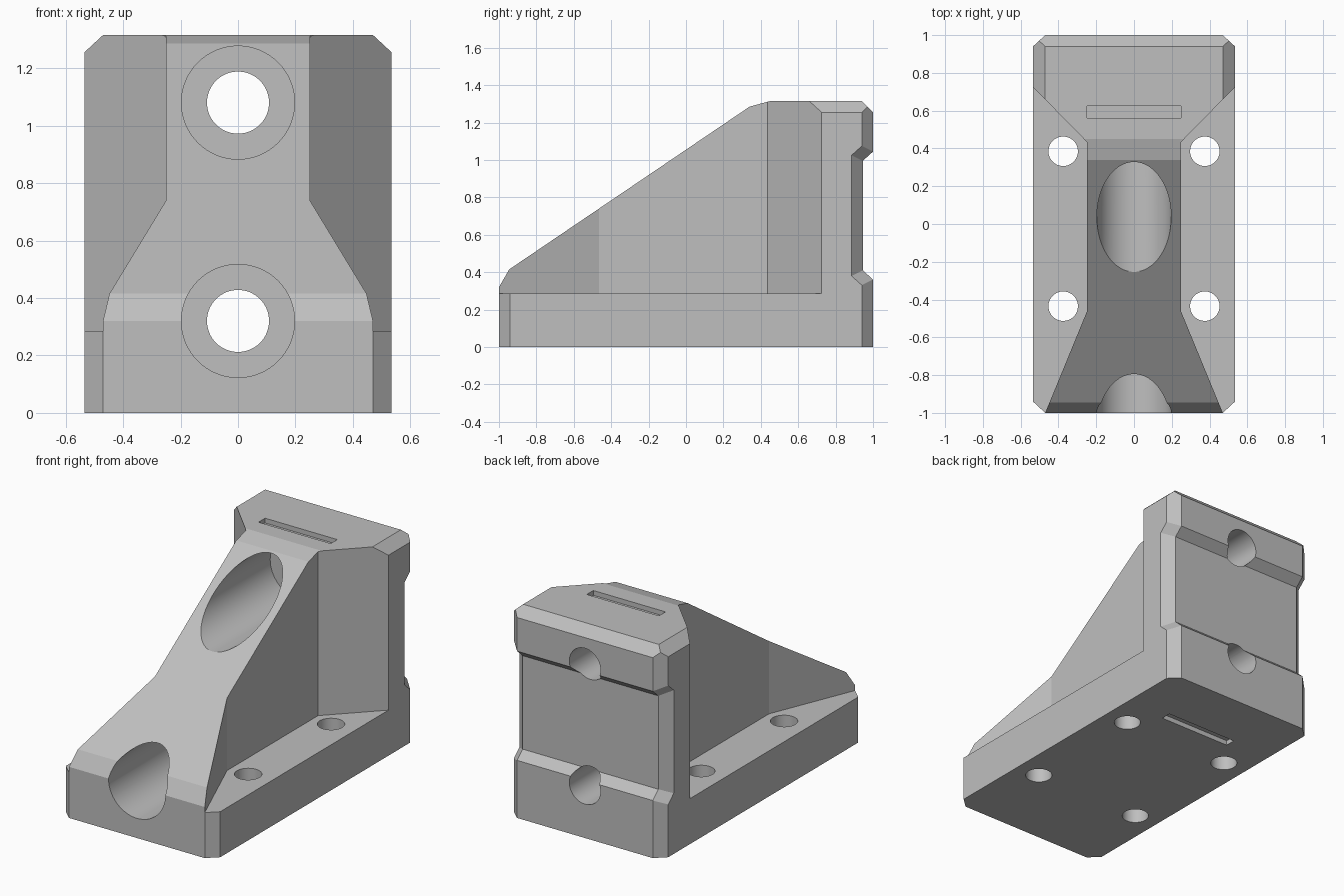
import bpy
import bmesh
import math
from mathutils import Vector

cube = bpy.data.objects.get("Cube")
if cube:
    bpy.data.objects.remove(cube, do_unlink=True)

grey = bpy.data.materials.new("light_grey")
grey.use_nodes = True
colour = (0.52, 0.52, 0.52, 1)
grey.diffuse_color = colour
grey.node_tree.nodes["Principled BSDF"].inputs["Base Color"].default_value = colour


def add_object(name, bm):
    bmesh.ops.recalc_face_normals(bm, faces=bm.faces)
    mesh = bpy.data.meshes.new(name)
    bm.to_mesh(mesh)
    bm.free()
    mesh.materials.append(grey)
    obj = bpy.data.objects.new(name, mesh)
    bpy.context.collection.objects.link(obj)
    return obj


def loft(name, rings):
    """Closed solid through equal-length rings of points."""
    bm = bmesh.new()
    loops = [[bm.verts.new(p) for p in ring] for ring in rings]
    for a, b in zip(loops, loops[1:]):
        for i in range(len(a)):
            j = (i + 1) % len(a)
            bm.faces.new((a[i], a[j], b[j], b[i]))
    bm.faces.new(loops[0])
    bm.faces.new(loops[-1])
    return add_object(name, bm)


def prism(name, profile, axis, low, high):
    """Extrude a 2D profile along one axis."""
    def place(p, d):
        v = list(p)
        v.insert(axis, d)
        return Vector(v)
    return loft(name, [[place(p, d) for p in profile] for d in (low, high)])


def mirrored(half):
    return half + [(-x, v) for x, v in reversed(half)]


def disc(u, v, radius, sides=64):
    steps = [2 * math.pi * i / sides for i in range(sides)]
    return [(u + radius * math.cos(a), v + radius * math.sin(a)) for a in steps]


def combine(target, tool, operation="DIFFERENCE"):
    mod = target.modifiers.new(tool.name, "BOOLEAN")
    mod.operation = operation
    mod.solver = "EXACT"
    mod.object = tool
    bpy.context.view_layer.objects.active = target
    bpy.ops.object.modifier_apply(modifier=mod.name)
    bpy.data.objects.remove(tool, do_unlink=True)


TOP, FLANGE = 1.315, 0.285

# Upright block and tapering gusset share one plan outline
plan = mirrored([(0.47, -1), (0.25, -0.465), (0.25, 0.435),
                 (0.535, 0.725), (0.535, 0.94), (0.47, 1)])
bracket = prism("angle_bracket", plan, 2, 0, 1.4)

# Side silhouette: sloping front, flat top, chamfered back edge
side = [(-1.1, -0.1), (-1.1, 0.147), (-0.945, 0.415), (0.34, 1.285),
        (0.45, TOP), (0.94, TOP), (1.1, 1.155), (1.1, -0.1)]
combine(bracket, prism("side_silhouette", side, 0, -1, 1), "INTERSECT")

# Front silhouette: chamfered upper side edges
front = mirrored([(0.7, -0.2), (0.7, 1.1025), (0.47, TOP), (0.3, 1.5)])
combine(bracket, prism("front_silhouette", front, 1, -2, 2), "INTERSECT")

# Base flange with chamfered corners
flange = mirrored([(0.47, -1), (0.535, -0.94), (0.535, 0.94), (0.47, 1)])
combine(bracket, prism("base_flange", flange, 2, 0, FLANGE), "UNION")

# Flared groove that follows the chamfered back
stations = []
for x, y, z in ((-0.6, 0.825, 0.35), (-0.47, 0.945, 0.41),
                (0.47, 0.945, 0.41), (0.6, 0.825, 0.35)):
    high = 1.405 - z
    stations.append([(x, y + 0.2, z - 0.18), (x, y, z),
                     (x, y, high), (x, y + 0.2, high + 0.18)])
combine(bracket, loft("back_groove", stations))

# Counterbored horizontal bolt holes
for height in (0.32, 1.08):
    combine(bracket, prism("counterbore", disc(0, height, 0.197), 1, -1.3, 0.6))
    combine(bracket, prism("bolt_hole", disc(0, height, 0.108), 1, 0.5, 1.2))

# Vertical mounting holes in the flange
for x in (-0.375, 0.375):
    for y in (-0.435, 0.385):
        combine(bracket, prism("mounting_hole", disc(x, y, 0.078), 2, -0.1, 0.6))

# Shallow slots in the top and underside
slot = mirrored([(0.25, 0.56), (0.25, 0.625)])
combine(bracket, prism("top_slot", slot, 2, TOP - 0.03, TOP + 0.1))
combine(bracket, prism("bottom_slot", slot, 2, -0.1, 0.03))

# Smooth bores, crisp machined edges
bpy.ops.object.select_all(action="DESELECT")
bracket.select_set(True)
bpy.context.view_layer.objects.active = bracket
bpy.ops.object.shade_smooth_by_angle(angle=math.radians(14))
